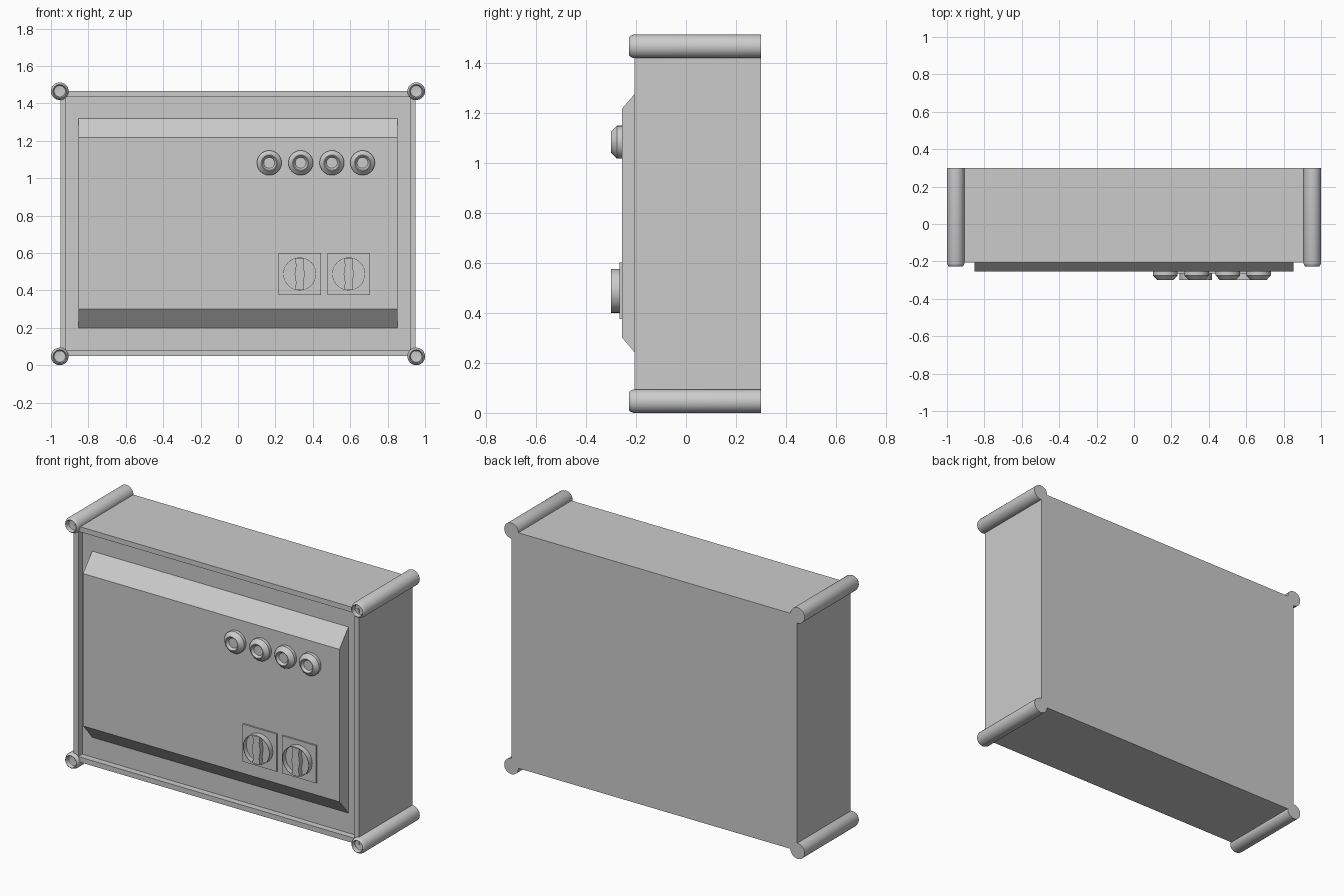
import bpy, bmesh, math

if "Cube" in bpy.data.objects:
    bpy.data.objects.remove(bpy.data.objects["Cube"])


def finish(bm, name, smooth=False):
    bmesh.ops.recalc_face_normals(bm, faces=bm.faces)
    me = bpy.data.meshes.new(name)
    bm.to_mesh(me)
    bm.free()
    ob = bpy.data.objects.new(name, me)
    bpy.context.collection.objects.link(ob)
    if smooth:
        bpy.ops.object.select_all(action='DESELECT')
        ob.select_set(True)
        bpy.context.view_layer.objects.active = ob
        bpy.ops.object.shade_smooth_by_angle(angle=math.radians(30))
    return ob


def box(name, x0, x1, y0, y1, z0, z1):
    return prism(name, [(y0, z0), (y1, z0), (y1, z1), (y0, z1)], x0, x1)


def prism(name, profile, x0, x1):
    """Extrude a (y, z) outline along x."""
    bm = bmesh.new()
    face = bm.faces.new([bm.verts.new((x0, y, z)) for y, z in profile])
    ext = bmesh.ops.extrude_face_region(bm, geom=[face])
    moved = [v for v in ext['geom'] if isinstance(v, bmesh.types.BMVert)]
    bmesh.ops.translate(bm, verts=moved, vec=(x1 - x0, 0, 0))
    return finish(bm, name)


def turned(name, profile, x, z, segments=32):
    """Spin an (r, y) profile about an axis parallel to y."""
    bm = bmesh.new()
    vs = [bm.verts.new((x + r, y, z)) for r, y in profile]
    es = [bm.edges.new(p) for p in zip(vs, vs[1:])]
    bmesh.ops.spin(bm, geom=vs + es, cent=(x, 0, z), axis=(0, 1, 0),
                   angle=math.tau, steps=segments, use_merge=True)
    bmesh.ops.remove_doubles(bm, verts=bm.verts, dist=1e-5)
    return finish(bm, name, True)


# Cabinet with a raised rim around a recessed front
bm = bmesh.new()
bmesh.ops.create_cube(bm, size=1)
for v in bm.verts:
    v.co = (v.co.x * 1.9, v.co.y * 0.506 + 0.047, v.co.z * 1.417 + 0.7565)
bm.normal_update()
front = min(bm.faces, key=lambda f: f.calc_center_median().y)
bmesh.ops.inset_region(bm, faces=[front], thickness=0.044)
recess = bmesh.ops.extrude_discrete_faces(bm, faces=[front])['faces'][0]
inner = list(recess.verts)
rim_edges = [min((v for v in bm.verts if v not in inner),
                 key=lambda w, v=v: (w.co - v.co).length) for v in inner]
for v in inner:
    v.co.y = -0.168
bmesh.ops.remove_doubles(bm, verts=bm.verts, dist=1e-5)
finish(bm, "cabinet")

# Front panel with sloping top and bottom
prism("front_panel", [(-0.165, 0.195), (-0.255, 0.30),
                      (-0.255, 1.217), (-0.165, 1.322)], -0.853, 0.853)

# Corner posts with hollow front ends
post = [(0, 0.3), (0.047, 0.3), (0.047, -0.21), (0.042, -0.222),
        (0.036, -0.228), (0.034, -0.226), (0.030, -0.205), (0, -0.2)]
for x in (-0.953, 0.953):
    for z in (0.047, 1.465):
        turned("corner_post", post, x, z)

# Push buttons
button = [(0, -0.25), (0.066, -0.25), (0.066, -0.275), (0.043, -0.299),
          (0.039, -0.299), (0.029, -0.285), (0, -0.285)]
for x in (0.167, 0.335, 0.502, 0.666):
    turned("push_button", button, x, 1.082)

# Rotary switches: square plate, thin round cup, waisted grip
cup = [(0, -0.262), (0.088, -0.262), (0.088, -0.299), (0.086, -0.299),
       (0.086, -0.27), (0, -0.27)]
for x in (0.33, 0.592):
    z = 0.488
    box("switch_plate", x - 0.113, x + 0.113, -0.265, -0.25, z - 0.113, z + 0.113)
    turned("switch_cup", cup, x, z)
    bm = bmesh.new()
    half = [(0.024, -0.084), (0.02, -0.045), (0.027, 0), (0.02, 0.045), (0.024, 0.082)]
    outline = half + [(-a, b) for a, b in reversed(half)]
    face = bm.faces.new([bm.verts.new((x + a, -0.266, z + b)) for a, b in outline])
    ext = bmesh.ops.extrude_face_region(bm, geom=[face])
    bmesh.ops.translate(bm, vec=(0, -0.033, 0),
                        verts=[v for v in ext['geom'] if isinstance(v, bmesh.types.BMVert)])
    finish(bm, "switch_grip")
